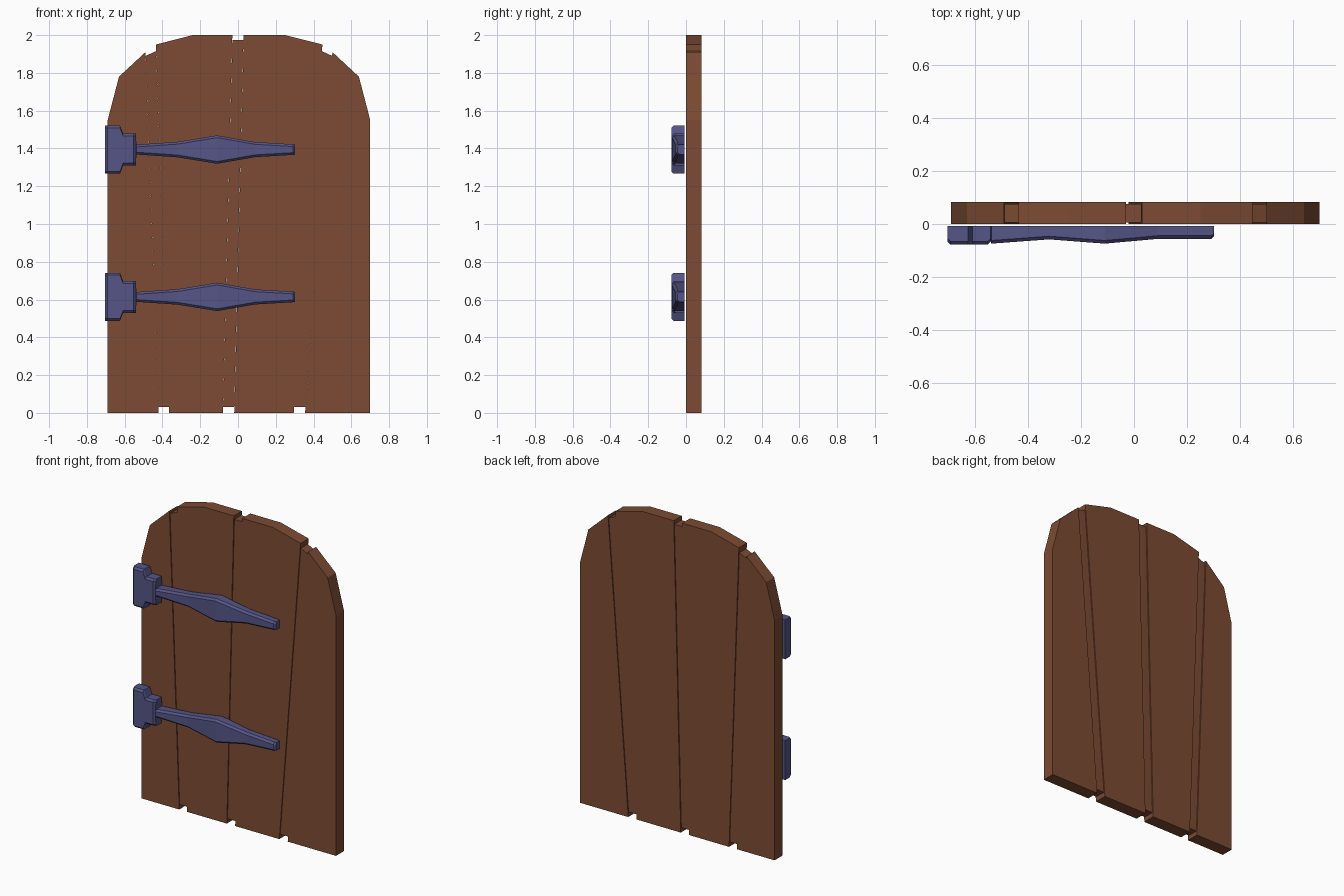
import bpy, bmesh

if "Cube" in bpy.data.objects:
    bpy.data.objects.remove(bpy.data.objects["Cube"])


def material(name, rgb):
    m = bpy.data.materials.new(name)
    m.diffuse_color = (*rgb, 1)
    m.use_nodes = True
    m.node_tree.nodes["Principled BSDF"].inputs["Base Color"].default_value = m.diffuse_color
    return m


WOOD = material("wood", (0.20, 0.07, 0.033))
IRON = material("iron", (0.09, 0.09, 0.24))


def finish(name, bm, mat):
    bmesh.ops.recalc_face_normals(bm, faces=bm.faces)
    mesh = bpy.data.meshes.new(name)
    bm.to_mesh(mesh)
    bm.free()
    mesh.materials.append(mat)
    ob = bpy.data.objects.new(name, mesh)
    bpy.context.collection.objects.link(ob)
    return ob


def board(name, outline, y0, y1):
    """Extrude a front (x, z) outline from y0 to y1."""
    bm = bmesh.new()
    face = bm.faces.new([bm.verts.new((x, y0, z)) for x, z in outline])
    ext = bmesh.ops.extrude_face_region(bm, geom=[face])
    for v in ext["geom"]:
        if isinstance(v, bmesh.types.BMVert):
            v.co.y = y1
    return finish(name, bm, WOOD)


# Tapered planks forming the arched door
planks = [
    [(-0.69, 0), (-0.42, 0), (-0.49, 1.91), (-0.63, 1.78), (-0.69, 1.55)],
    [(-0.365, 0), (-0.08, 0), (-0.03, 2), (-0.24, 2), (-0.435, 1.95)],
    [(-0.02, 0), (0.295, 0), (0.447, 1.95), (0.25, 2), (0.03, 2)],
    [(0.355, 0), (0.70, 0), (0.70, 1.55), (0.64, 1.78), (0.50, 1.91)],
]
for i, p in enumerate(planks):
    board(f"plank_{i + 1}", p, 0.0, 0.082)

# Slightly recessed strips between the planks
strips = [
    [(-0.421, 0.03), (-0.366, 0.03), (-0.434, 1.915), (-0.489, 1.89)],
    [(-0.079, 0.03), (-0.02, 0.03), (0.029, 1.975), (-0.03, 1.975)],
    [(0.297, 0.03), (0.357, 0.03), (0.499, 1.89), (0.444, 1.915)],
]
for i, s in enumerate(strips):
    board(f"groove_strip_{i + 1}", s, 0.006, 0.076)


def hinge(name, zc):
    """Loft chamfered cross-sections (x, half height, front y) along x."""
    c, back = 0.012, -0.008
    sections = [
        (-0.703, 0.127, -0.066), (-0.691, 0.127, -0.078),
        (-0.625, 0.127, -0.078), (-0.608, 0.084, -0.078),
        (-0.552, 0.084, -0.078), (-0.540, 0.084, -0.066),
        (-0.538, 0.026, -0.074), (-0.32, 0.041, -0.058),
        (-0.11, 0.075, -0.074), (0.09, 0.040, -0.056),
        (0.292, 0.028, -0.056), (0.302, 0.026, -0.046),
    ]
    bm = bmesh.new()
    rings = []
    for x, h, y in sections:
        prof = [(-h, back), (-h, y + c), (c - h, y),
                (h - c, y), (h, y + c), (h, back)]
        rings.append([bm.verts.new((x, py, zc + pz)) for pz, py in prof])
    for a, b in zip(rings, rings[1:]):
        for i in range(6):
            j = (i + 1) % 6
            bm.faces.new((a[i], a[j], b[j], b[i]))
    bm.faces.new(rings[0])
    bm.faces.new(rings[-1])
    return finish(name, bm, IRON)


# Two iron strap hinges
hinge("upper_hinge", 1.394)
hinge("lower_hinge", 0.614)
